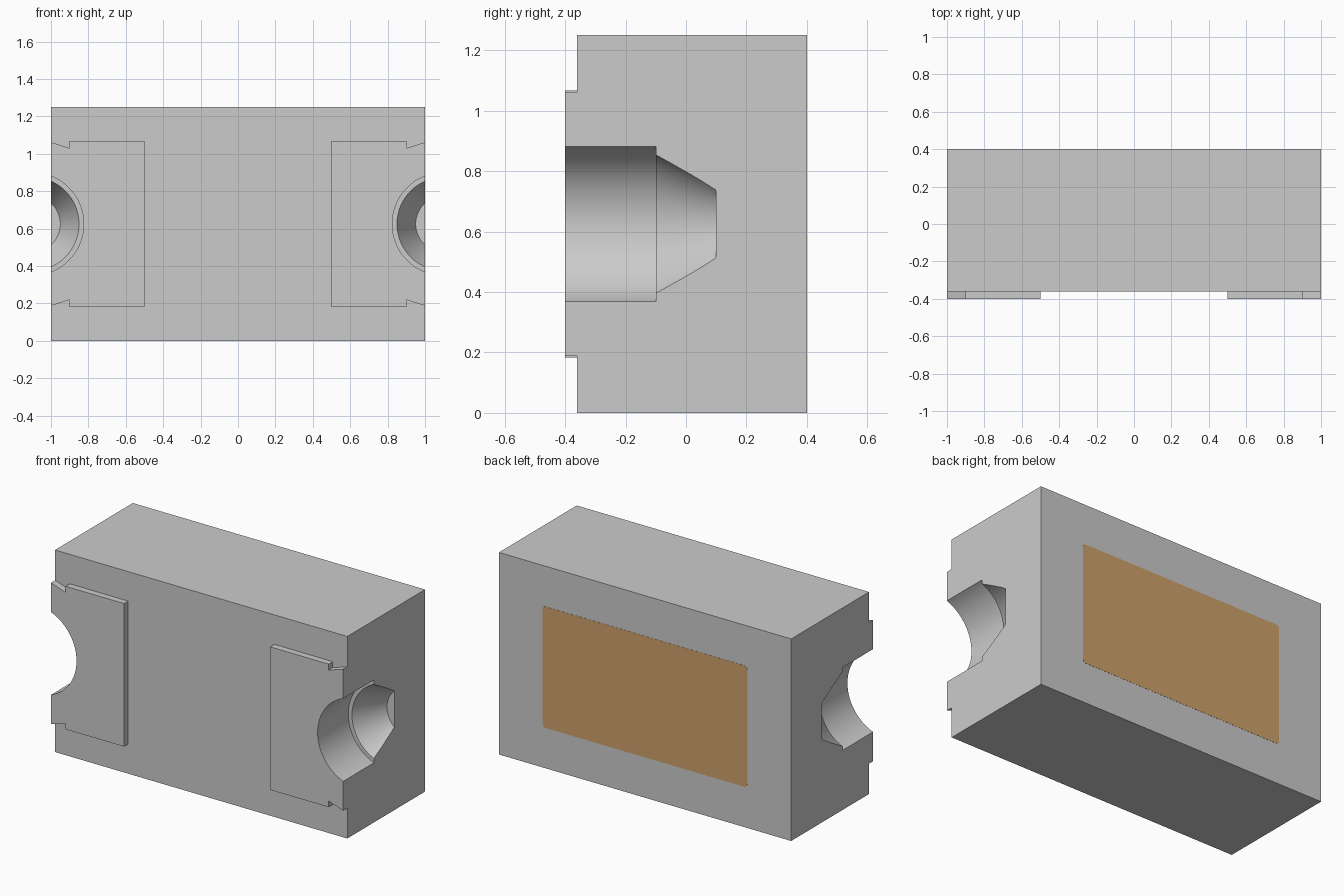
import bpy, bmesh, math
from mathutils import Matrix, Vector

cube = bpy.data.objects.get("Cube")
if cube:
    bpy.data.objects.remove(cube, do_unlink=True)

MID_Z = 1.25 / 2            # height of every part's centre line
FRONT, BACK = -0.36, 0.40   # body faces


def make_material(name, rgb):
    mat = bpy.data.materials.new(name)
    mat.use_nodes = True
    mat.diffuse_color = (*rgb, 1)
    bsdf = mat.node_tree.nodes["Principled BSDF"]
    bsdf.inputs["Base Color"].default_value = (*rgb, 1)
    bsdf.inputs["Roughness"].default_value = 0.6
    return mat


def finish(bm, name, mat):
    bmesh.ops.recalc_face_normals(bm, faces=bm.faces)
    mesh = bpy.data.meshes.new(name)
    bm.to_mesh(mesh)
    bm.free()
    mesh.materials.append(mat)
    obj = bpy.data.objects.new(name, mesh)
    bpy.context.collection.objects.link(obj)
    return obj


def prism(name, outline, y0, y1, mat):
    """Extrude an (x, z) outline, z measured from the centre line, along y."""
    bm = bmesh.new()
    face = bm.faces.new([bm.verts.new((x, y0, MID_Z + z)) for x, z in outline])
    ext = bmesh.ops.extrude_face_region(bm, geom=[face])
    verts = [g for g in ext["geom"] if isinstance(g, bmesh.types.BMVert)]
    bmesh.ops.translate(bm, verts=verts, vec=(0, y1 - y0, 0))
    return finish(bm, name, mat)


def revolve(name, profile, x, mat, steps=96):
    """Spin a (radius, y) profile about a y-axis line through x."""
    bm = bmesh.new()
    centre = Vector((x, 0, MID_Z))
    verts = [bm.verts.new((x + r, y, MID_Z)) for r, y in profile]
    edges = [bm.edges.new(pair) for pair in zip(verts, verts[1:])]
    bmesh.ops.spin(bm, geom=verts + edges, cent=centre, axis=(0, 1, 0),
                   angle=math.tau, steps=steps)
    bmesh.ops.remove_doubles(bm, verts=bm.verts, dist=1e-5)
    return finish(bm, name, mat)


def select_only(obj):
    bpy.ops.object.select_all(action='DESELECT')
    obj.select_set(True)
    bpy.context.view_layer.objects.active = obj


def cut(obj, cutter):
    select_only(obj)
    mod = obj.modifiers.new("hole", 'BOOLEAN')
    mod.operation = 'DIFFERENCE'
    mod.solver = 'EXACT'
    mod.object = cutter
    bpy.ops.object.modifier_apply(modifier=mod.name)


grey = make_material("light grey", (0.60, 0.60, 0.60))
tan = make_material("copper tan", (0.62, 0.36, 0.145))

# Main block
h = MID_Z
body = prism("body", [(-1, -h), (1, -h), (1, h), (-1, h)], FRONT, BACK, grey)

# Contact plates with a notch on top and bottom, and a stepped tapered hole
# breaking through each end
upper = [(0.5, 0.4425), (0.9, 0.4425), (0.9, 0.405), (1.0, 0.4375)]
lower = [(x, -z) for x, z in reversed(upper)]
hole = [(0, -0.6), (0.275, -0.6), (0.275, -0.1), (0.25, -0.1), (0.15, 0.1), (0, 0.1)]
parts = [body]
for side, label in ((1, "left"), (-1, "right")):
    outline = [(side * x, z) for x, z in upper + lower]
    plate = prism(label + "_front_plate", outline, -0.40, FRONT, grey)
    cutter = revolve(label + "_hole_cutter", hole, side * 1.1, grey)
    cutter.hide_render = True
    cut(body, cutter)
    cut(plate, cutter)
    bpy.data.objects.remove(cutter, do_unlink=True)
    parts.append(plate)

# Thin coloured panel with rounded corners, set into the back
W, H, R = 0.70, 0.375, 0.02
panel = []
for i, (sx, sz) in enumerate(((1, 1), (-1, 1), (-1, -1), (1, -1))):
    for k in range(5):
        a = math.radians(90 * i + 22.5 * k)
        panel.append((sx * (W - R) + R * math.cos(a), sz * (H - R) + R * math.sin(a)))
prism("back_panel", panel, BACK - 0.004, BACK + 0.001, tan)

# Smooth the holes, keep the edges sharp
for obj in parts:
    select_only(obj)
    bpy.ops.object.shade_smooth_by_angle(angle=math.radians(25))
bpy.ops.object.select_all(action='DESELECT')
